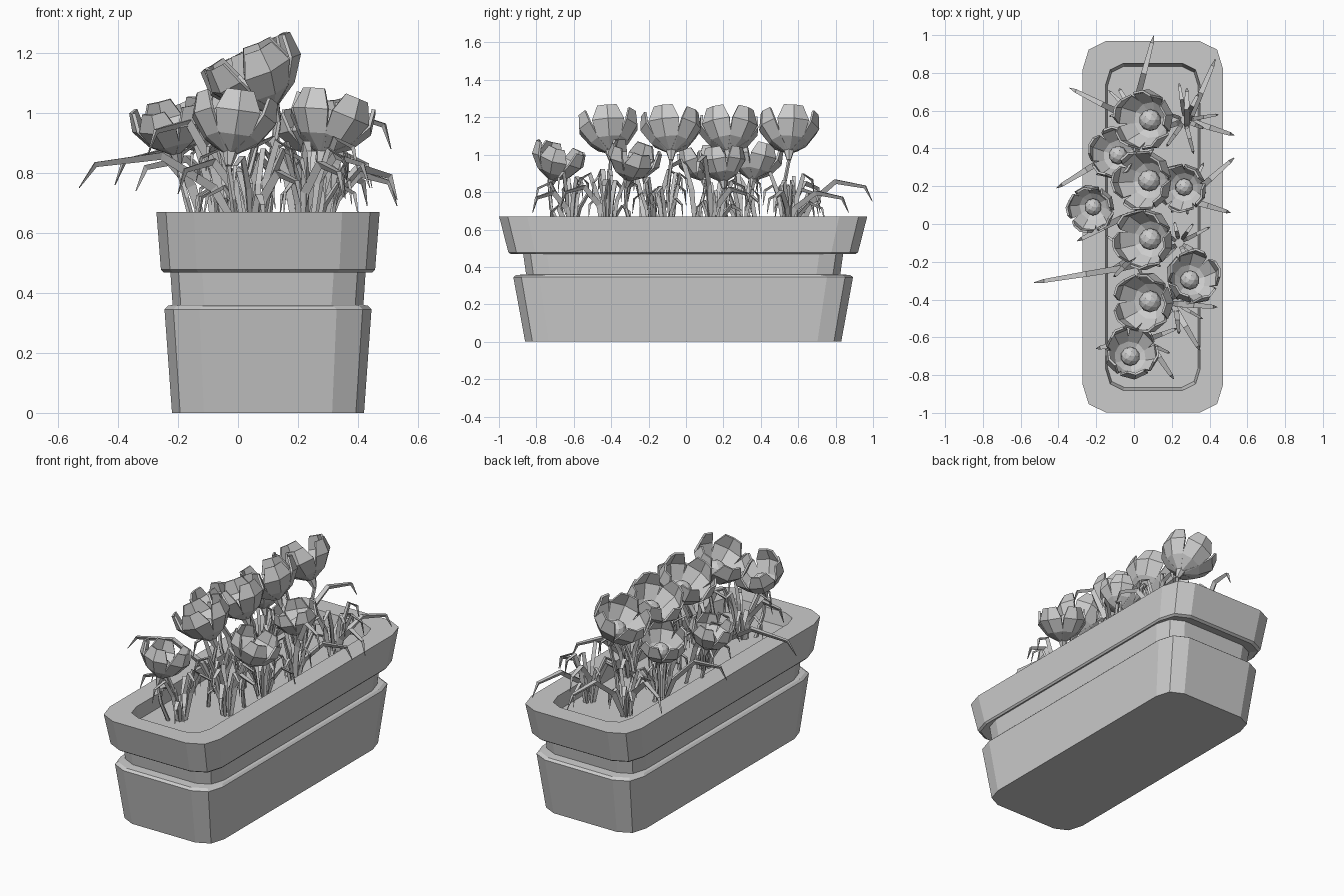
import bpy, bmesh, math, random
from mathutils import Vector, Matrix

if "Cube" in bpy.data.objects:
    bpy.data.objects.remove(bpy.data.objects["Cube"])

random.seed(7)
SOIL = 0.59


def finish(name, bm):
    bmesh.ops.recalc_face_normals(bm, faces=bm.faces)
    me = bpy.data.meshes.new(name)
    bm.to_mesh(me)
    bm.free()
    ob = bpy.data.objects.new(name, me)
    bpy.context.collection.objects.link(ob)
    return ob


def bridge(bm, rings):
    """Skin successive closed rings and cap both ends."""
    loops = [[bm.verts.new(p) for p in r] for r in rings]
    n = len(loops[0])
    for a, b in zip(loops, loops[1:]):
        for i in range(n):
            j = (i + 1) % n
            bm.faces.new((a[i], a[j], b[j], b[i]))
    bm.faces.new(loops[0][::-1])
    bm.faces.new(loops[-1])


def planter_ring(hx, hy, z, c):
    """Rectangle with two-step rounded corners."""
    corner = [(0, 0.15), (0.032, 0.046), (0.125, 0)]
    pts = []
    for sx, sy in ((1, 1), (-1, 1), (-1, -1), (1, -1)):
        part = [(0.1 + sx * (hx - c * a), -0.015 + sy * (hy - c * b), z) for a, b in corner]
        pts += part if sx * sy > 0 else part[::-1]
    return pts


def tube(bm, path, radii, n):
    """Tapered n-sided tube along a path."""
    rings = []
    for k, p in enumerate(path):
        d = (path[min(k + 1, len(path) - 1)] - path[max(k - 1, 0)]).normalized()
        side = d.cross(Vector((0, 0, 1)))
        side = side.normalized() if side.length > 1e-3 else Vector((1, 0, 0))
        up = side.cross(d)
        rings.append([p + radii[k] * (side * math.cos(a) + up * math.sin(a))
                      for a in (2 * math.pi * i / n + math.pi / 6 for i in range(n))])
    bridge(bm, rings)


# Planter: base, groove, flared rim, inner wall and soil in one loft
profile = [(0.32, 0.845, 0, 0.85), (0.345, 0.908, 0.345, 0.93), (0.333, 0.893, 0.357, 0.93),
           (0.318, 0.84, 0.36, 0.85), (0.326, 0.857, 0.48, 0.85), (0.348, 0.92, 0.468, 0.93),
           (0.357, 0.935, 0.478, 0.95), (0.372, 0.984, 0.67, 1),
           (0.25, 0.866, 0.67, 0.75), (0.24, 0.85, SOIL, 0.7)]
bm = bmesh.new()
bridge(bm, [planter_ring(*p) for p in profile])
finish("planter", bm)

# Flowers: centre x, y, z, scale, tilt direction in degrees, tilt amount, spin
flowers = [(0.085, 0.55, 1.075, 1, 180, 25, 10), (0.08, 0.23, 1.075, 1, 180, 25, 40),
           (0.085, -0.08, 1.075, 1, 180, 25, 55), (0.085, -0.41, 1.075, 1, 190, 25, 0),
           (-0.085, 0.365, 0.92, 0.85, 150, 18, 20), (0.265, 0.195, 0.91, 0.8, 200, 12, 50),
           (-0.217, 0.09, 0.915, 0.78, 220, 15, 30), (0.296, -0.296, 0.92, 0.88, 45, 20, 15),
           (-0.02, -0.70, 0.92, 0.88, 70, 18, 60)]
petal_rows = [(0.02, 0.0, 0.02), (0.095, 0.045, 0.062), (0.15, 0.12, 0.084), (0.15, 0.20, 0.05)]
petals, hearts, stems = bmesh.new(), bmesh.new(), bmesh.new()
for x, y, z, s, dirn, tilt, spin in flowers:
    axis = Vector((-math.sin(math.radians(dirn)), math.cos(math.radians(dirn)), 0))
    rot = Matrix.Rotation(math.radians(tilt), 4, axis)
    base = Vector((x, y, z)) - rot @ Vector((0, 0, 0.06 * s))
    place = Matrix.Translation(base) @ rot @ Matrix.Scale(s, 4)
    for k in range(5):
        m = place @ Matrix.Rotation(math.radians(spin + 72 * k), 4, 'Z')
        rows = []
        for r, h, w in petal_rows:
            rows.append([petals.verts.new(m @ Vector(p)) for p in
                         ((r - 0.25 * w, -w, h + 0.1 * w), (r + 0.1 * w, 0, h), (r - 0.25 * w, w, h + 0.1 * w))])
        for a, b in zip(rows, rows[1:]):
            for i in range(2):
                petals.faces.new((a[i], a[i + 1], b[i + 1], b[i]))
    bmesh.ops.create_icosphere(hearts, subdivisions=2, radius=0.058 * s,
                               matrix=Matrix.Translation((x, y, z)))
    # Cone under the bloom, then a slightly bowed stem
    bottom = place @ Vector((0, 0, -0.055))
    tube(stems, [bottom, base, place @ Vector((0, 0, 0.025))], [0.012, 0.03 * s, 0.05 * s], 6)
    foot = Vector((0.1 + (x - 0.1) * 0.7 + random.uniform(-.02, .02), y * 0.95, SOIL - 0.01))
    mid = foot.lerp(bottom, 0.55) - Vector((0, 0.02, 0))
    tube(stems, [foot, mid, bottom], [0.012, 0.011, 0.01], 5)
finish("flower_centres", hearts)
finish("flower_stems", stems)
ob = finish("flower_petals", petals)
sol = ob.modifiers.new("thickness", 'SOLIDIFY')
sol.thickness = 0.012
sol.offset = 0

# Grass blades: rise, arch outward and droop at the tip
blades = bmesh.new()


def blade(cx, cy, tx, ty, top, w):
    steps = [(0, SOIL - 0.01, 0.6), (0.18, SOIL + 0.6 * (top - SOIL), 1), (0.5, top, 0.9),
             (0.9, top - 0.03, 0.6), (1, top - 0.11, 0.1)]
    path = [Vector((cx + (tx - cx) * t, cy + (ty - cy) * t, z)) for t, z, _ in steps]
    tube(blades, path, [w * k for _, _, k in steps], 3)


# Long outer blades read off the plan: root x, y, tip x, y, height
for b in [(0.02, -0.22, -0.53, -0.31, 0.86), (-0.1, 0.38, -0.41, 0.19, 0.87),
          (0.0, 0.55, -0.34, 0.72, 0.85), (-0.0, 0.6, 0.105, 0.997, 0.86),
          (0.28, 0.52, 0.43, 0.87, 0.80), (0.28, 0.55, 0.53, 0.47, 0.80),
          (0.28, 0.13, 0.53, 0.35, 0.82), (0.28, 0.13, 0.51, 0.06, 0.99),
          (0.2, -0.42, 0.35, -0.67, 0.83), (0.2, -0.42, 0.44, -0.44, 0.86),
          (0.06, -0.6, 0.21, -0.82, 0.80), (0.04, -0.6, -0.2, -0.66, 0.84),
          (-0.03, 0.05, -0.3, -0.09, 0.97), (0.28, 0.5, 0.28, 0.72, 0.82)]:
    blade(*b, 0.019)

# Shorter blades filling each tuft
for cx, cy in [(0.0, 0.58), (0.27, 0.55), (-0.05, 0.3), (0.28, 0.15), (0.0, -0.17),
               (0.22, -0.42), (0.05, -0.62), (0.24, -0.1)]:
    for k in range(8):
        a = 2 * math.pi * (k + random.random() * 0.7) / 8
        r = random.uniform(0.1, 0.2)
        bx, by = cx + 0.025 * math.cos(a), cy + 0.025 * math.sin(a)
        blade(bx, by, cx + r * math.cos(a), cy + r * math.sin(a),
              random.uniform(0.72, 0.92), random.uniform(0.011, 0.017))
finish("grass_blades", blades)
